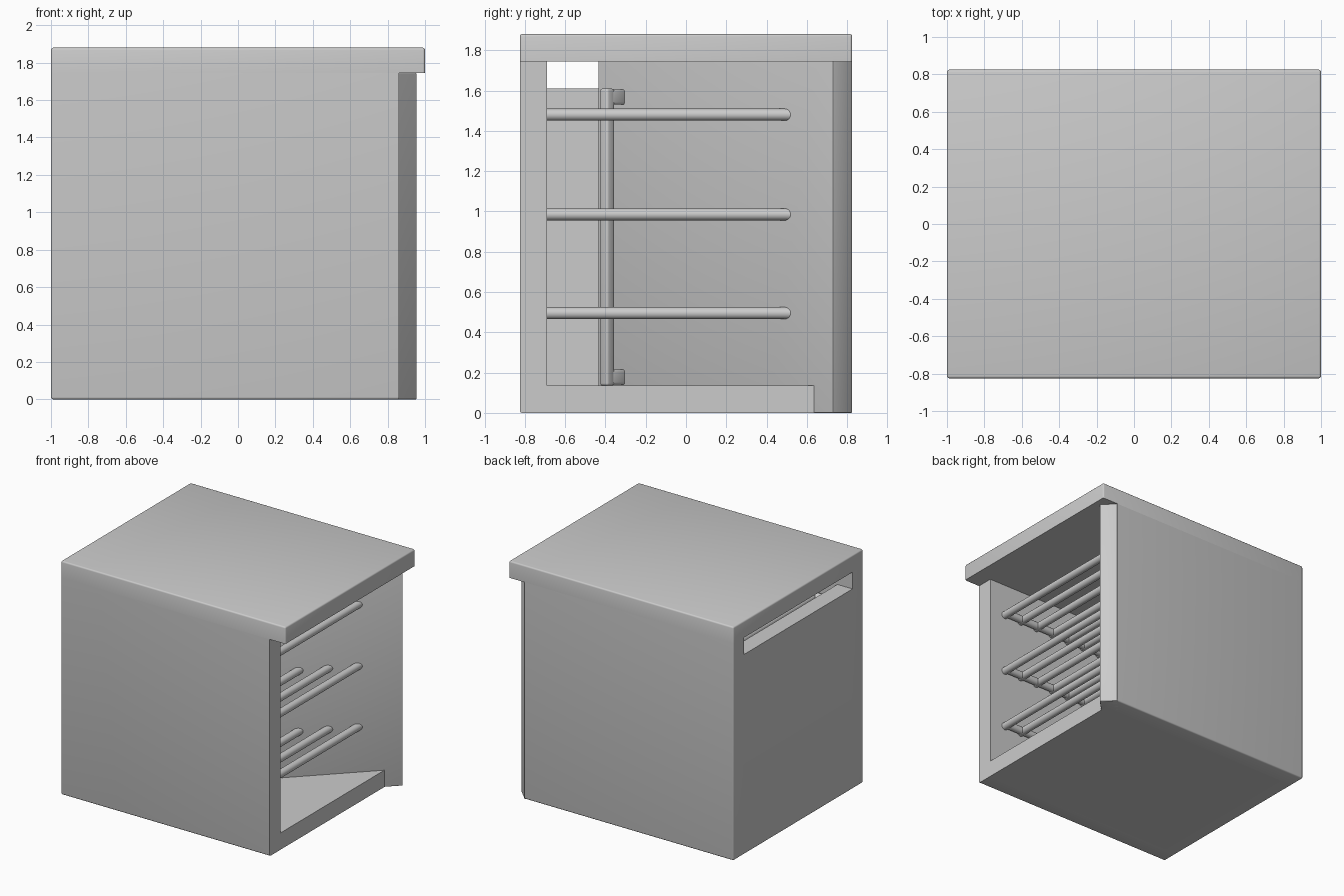
import bpy, bmesh
from math import radians
from mathutils import Matrix, Vector

if "Cube" in bpy.data.objects:
    bpy.data.objects.remove(bpy.data.objects["Cube"])

W, D, H = 1.0, 0.825, 1.88      # half width, half depth, height
T = 0.135                       # panel thickness
OPEN = 0.86                     # x of the open right side
TOP_Z = H - T


def finish(name, bm):
    mesh = bpy.data.meshes.new(name)
    bm.to_mesh(mesh)
    bm.free()
    ob = bpy.data.objects.new(name, mesh)
    bpy.context.collection.objects.link(ob)
    bpy.ops.object.select_all(action='DESELECT')
    ob.select_set(True)
    bpy.context.view_layer.objects.active = ob
    bpy.ops.object.shade_smooth_by_angle(angle=radians(35))
    return ob


def on_outer_edge(e):
    m = (e.verts[0].co + e.verts[1].co) / 2
    return (abs(m.x) > W - .001) + (abs(m.y) > D - .001) + (m.z < .001 or m.z > H - .001) >= 2


def box(name, lo, hi, bevel=0.012, pick=on_outer_edge):
    lo, hi = Vector(lo), Vector(hi)
    bm = bmesh.new()
    bmesh.ops.create_cube(bm, size=1)
    for v in bm.verts:
        v.co = Vector([(lo[i] + hi[i]) / 2 + v.co[i] * (hi[i] - lo[i]) for i in range(3)])
    edges = [e for e in bm.edges if pick(e)]
    if edges:
        bmesh.ops.bevel(bm, geom=edges, offset=bevel, segments=3, profile=0.5, affect='EDGES')
    return finish(name, bm)


# cabinet shell: the left panel stops short of the top, leaving a vent slot
box("top_slab", (-W, -D, TOP_Z), (W, D, H))
box("front_panel", (-W, -D, 0), (OPEN, -D + T, TOP_Z))
box("back_panel", (-W, D - T, 0), (OPEN, D, TOP_Z))
box("left_panel", (-W, -D + T, 0), (-W + T, D - T, TOP_Z - T))
box("floor_panel", (-W + T, -D + T, 0), (OPEN, D - T, T))

# wire racks: rods across the depth, tied by a bar at each end
def rod(bm, centre, length, axis):
    turn = Matrix.Rotation(radians(90), 4, 'X' if axis == 'Y' else 'Y')
    bmesh.ops.create_cone(bm, cap_ends=True, segments=20, radius1=0.03, radius2=0.03,
                          depth=length, matrix=Matrix.Translation(centre) @ turn)


for name, z in (("lower_rack", 0.495), ("middle_rack", 0.985), ("upper_rack", 1.48)):
    bm = bmesh.new()
    for i in range(11):
        rod(bm, (0.715 - 0.155 * i, 0, z), 2 * (D - T), 'Y')
    for s in (-1, 1):
        rod(bm, (-0.075, s * (D - T - 0.03), z), 1.58, 'X')
    finish(name, bm)

# door with its pull handle, modelled closed and then swung inwards on its back edge
everything = lambda e: True
door_parts = [
    box("door", (OPEN, -D, 0), (OPEN + T, D, TOP_Z), 0.004, everything),
    box("handle_bar", (1.063, -0.692, T), (1.118, -0.637, 1.61), 0.012, everything),
]
for name, z in (("handle_lower_bracket", 0.14), ("handle_upper_bracket", 1.53)):
    door_parts.append(box(name, (0.98, -0.692, z), (1.08, -0.637, z + 0.075), 0.012, everything))
pivot = Matrix.Translation((OPEN, D, 0))
swing = pivot @ Matrix.Rotation(radians(-45), 4, 'Z') @ pivot.inverted()
for ob in door_parts:
    ob.matrix_world = swing
